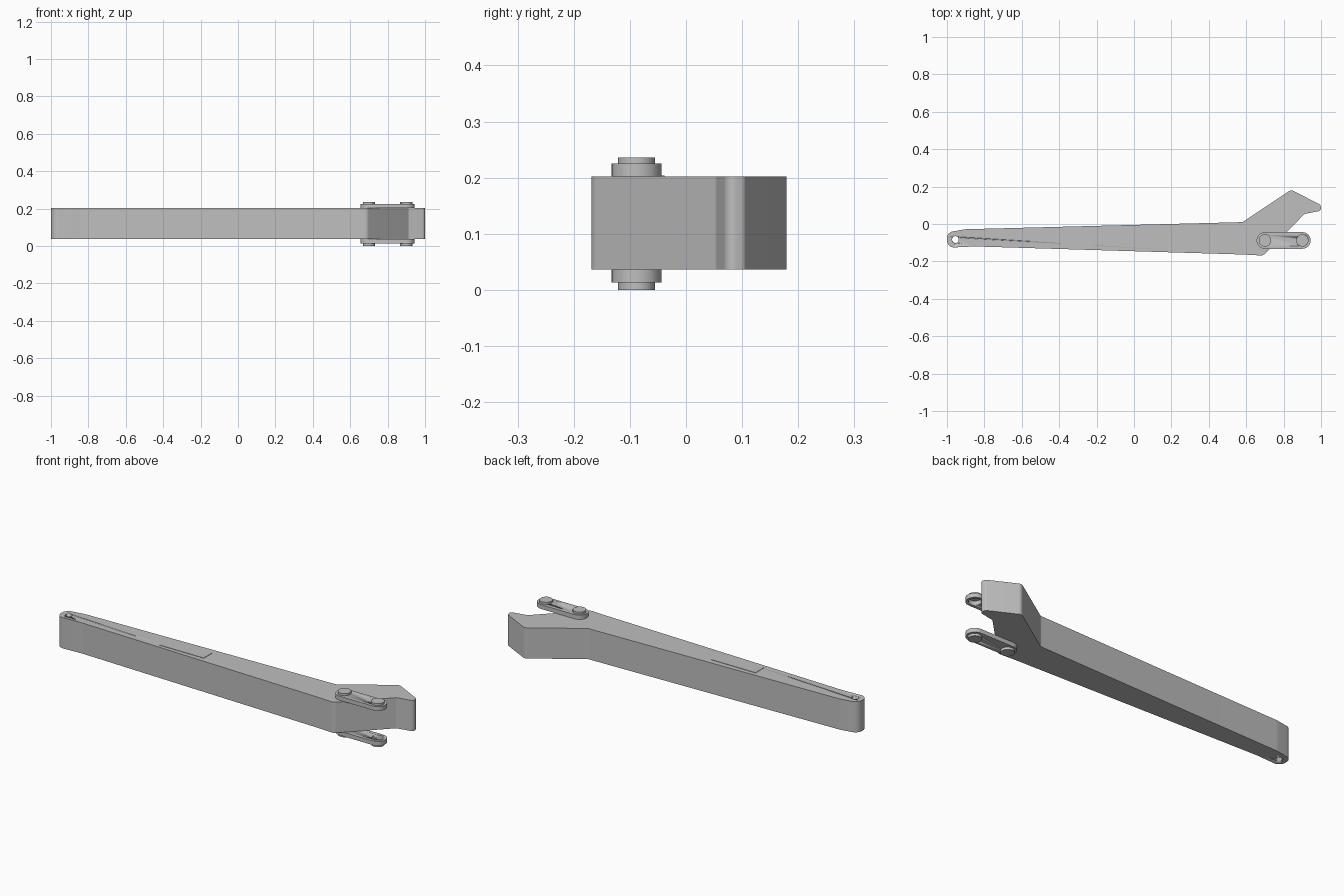
import bpy
import bmesh
import math
from mathutils import Vector

cube = bpy.data.objects.get("Cube")
if cube:
    bpy.data.objects.remove(cube)

grey = bpy.data.materials.new("light grey metal")
grey.use_nodes = True
grey.diffuse_color = (0.52, 0.52, 0.52, 1)
grey.node_tree.nodes["Principled BSDF"].inputs["Base Color"].default_value = grey.diffuse_color


def rounded(corners, steps=8):
    """Turn (x, y, radius) corners into an outline with filleted corners."""
    pts = []
    for i, (x, y, r) in enumerate(corners):
        p = Vector((x, y))
        a = (Vector(corners[i - 1][:2]) - p).normalized()
        b = (Vector(corners[(i + 1) % len(corners)][:2]) - p).normalized()
        if r == 0:
            pts.append(p)
            continue
        half = a.angle(b) / 2
        centre = p + (a + b).normalized() * (r / math.sin(half))
        start = p + a * (r / math.tan(half)) - centre
        end = p + b * (r / math.tan(half)) - centre
        sweep = start.angle(end)
        for k in range(steps + 1):
            t = k / steps
            pts.append(centre + (start * math.sin((1 - t) * sweep)
                                 + end * math.sin(t * sweep)) / math.sin(sweep))
    return pts


def circle(x, y, r, n=32):
    return [Vector((x + r * math.cos(math.tau * i / n),
                    y + r * math.sin(math.tau * i / n))) for i in range(n)]


def extrude(name, outline, z0, z1):
    bm = bmesh.new()
    face = bm.faces.new([bm.verts.new((p.x, p.y, z0)) for p in outline])
    new = bmesh.ops.extrude_face_region(bm, geom=[face])["geom"]
    bmesh.ops.translate(bm, vec=(0, 0, z1 - z0),
                        verts=[v for v in new if isinstance(v, bmesh.types.BMVert)])
    bmesh.ops.recalc_face_normals(bm, faces=bm.faces)
    mesh = bpy.data.meshes.new(name)
    bm.to_mesh(mesh)
    bm.free()
    obj = bpy.data.objects.new(name, mesh)
    bpy.context.collection.objects.link(obj)
    mesh.materials.append(grey)
    bpy.ops.object.select_all(action="DESELECT")
    obj.select_set(True)
    bpy.context.view_layer.objects.active = obj
    bpy.ops.object.shade_smooth_by_angle(angle=math.radians(30))
    return obj


def cut(obj, name, x, y, r, z0, z1):
    cutter = extrude(name, circle(x, y, r), z0, z1)
    cutter.hide_render = True
    cutter.hide_set(True)
    mod = obj.modifiers.new("hole", "BOOLEAN")
    mod.operation = "DIFFERENCE"
    mod.solver = "EXACT"
    mod.object = cutter


# Long tapered arm with a hooked end
BOTTOM, TOP = 0.036, 0.202
arm = extrude("lever_arm", rounded([
    (-1.0, -0.045, 0.038), (-1.0, -0.127, 0.038), (-0.85, -0.12, 0.1),
    (0.58, -0.163, 0.2), (0.69, -0.169, 0.03), (0.912, 0.054, 0.02),
    (1.005, 0.072, 0.017), (0.995, 0.104, 0.012), (0.84, 0.183, 0.025),
    (0.58, 0.01, 0.02), (-0.9, -0.028, 0.1)]), BOTTOM, TOP)
cut(arm, "pivot_hole_cutter", -0.955, -0.083, 0.018, 0, 0.3)

# Thin label plate on top of the arm
extrude("label_plate", [Vector(p) for p in (
    (-0.39, -0.115), (-0.125, -0.115), (-0.125, -0.038), (-0.39, -0.038))],
    TOP, TOP + 0.002)

# Paired links with pin heads, above and below the arm
Y, INNER, OUTER, R = -0.088, 0.70, 0.90, 0.0445
ends = []
for cx, start in ((OUTER, -90), (INNER, 90)):
    for k in range(17):
        a = math.radians(start + k * 180 / 16)
        ends.append(Vector((cx + R * math.cos(a), Y + R * math.sin(a))))

for side, z0, z1, head0, head1 in (("upper", TOP, 0.225, 0.225, 0.236),
                                   ("lower", 0.013, BOTTOM, 0.0, 0.013)):
    link = extrude(side + "_link", ends, z0, z1)
    cut(link, side + "_link_hole_cutter", OUTER, Y, 0.031, z0 - 0.01, z1 + 0.01)
    for label, cx in (("inner", INNER), ("outer", OUTER)):
        extrude(f"{side}_{label}_pin_head", circle(cx, Y, 0.033), head0, head1)
